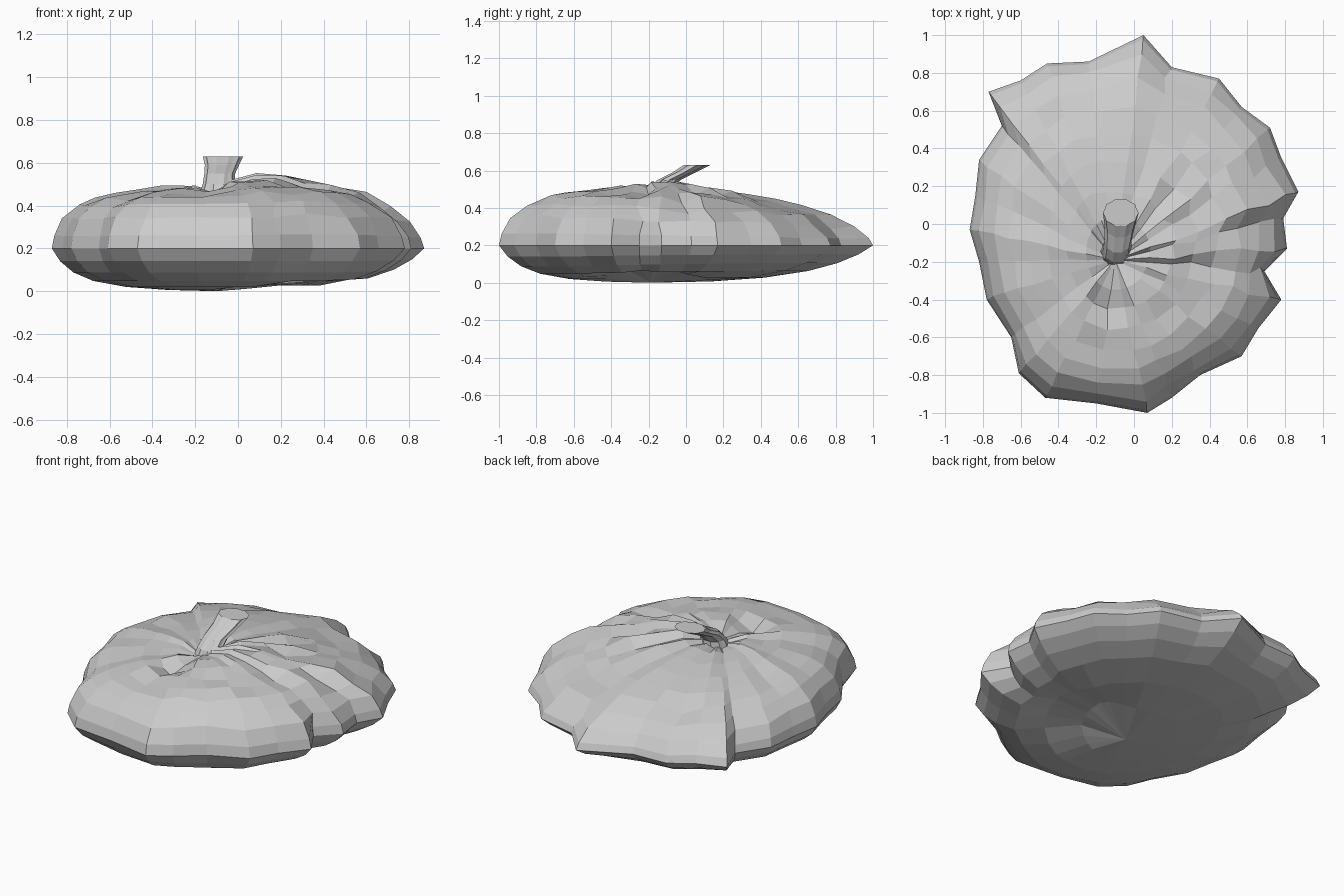
import bpy, bmesh, math, random

if "Cube" in bpy.data.objects:
    bpy.data.objects.remove(bpy.data.objects["Cube"])
random.seed(4)

HUB = (-0.10, -0.19)
# collapsed outline: x, y, shoulder height
RIM = [(0.05, 1.0, .51), (0.20, .83, .50), (0.45, .77, .52), (0.57, .62, .51), (0.72, .51, .55),
       (0.78, .35, .54), (0.87, .17, .56), (0.79, .03, .54), (0.81, -.13, .55), (0.69, -.25, .53),
       (0.78, -.40, .53), (0.66, -.55, .52), (0.57, -.70, .52), (0.35, -.80, .52), (0.20, -.92, .52),
       (0.07, -1.0, .51), (-.20, -.95, .50), (-.47, -.92, .50), (-.61, -.79, .50), (-.65, -.60, .48),
       (-.78, -.40, .49), (-.82, -.20, .49), (-.87, -.03, .50), (-.84, .15, .49), (-.82, .34, .49),
       (-.70, .52, .48), (-.77, .70, .49), (-.60, .76, .50), (-.46, .85, .49), (-.24, .86, .50)]
# cross-section: fraction of radius, fraction of height above or below the rim
TOP = [(.06, .88), (.2, .98), (.33, .97), (.47, .93), (.61, .87), (.73, .80), (.84, .68), (.93, .48), (.985, .20)]
BOTTOM = [(.95, -.30), (.87, -.56), (.75, -.76), (.55, -.90), (.3, -.97)]
# sagging dents in the upper skin: x, y, reach, depth
DENTS = [(-.15, -.42, .14, .09), (-.12, -.62, .10, .05), (.22, .48, .14, .06), (-.38, .60, .16, .04),
         (.27, .02, .10, .06), (.36, -.22, .10, .06), (.33, .22, .10, .05), (.5, .4, .10, .05),
         (.62, -.05, .09, .06), (-.58, .05, .10, .03), (-.35, -.3, .1, .02)]

RADII = [math.hypot(x - HUB[0], y - HUB[1]) for x, y, h in RIM]
N = len(RIM)
SMOOTH = [sum(RADII[(i + k) % N] for k in range(-2, 3)) / 5 for i in range(N)]


def loft(name, rings, start=None, end=None):
    bm = bmesh.new()
    loops = [[bm.verts.new(p) for p in r] for r in rings]
    n = len(loops[0])
    for a, b in zip(loops, loops[1:]):
        for i in range(n):
            j = (i + 1) % n
            bm.faces.new((a[i], a[j], b[j], b[i]))
    for loop, tip in ((loops[0], start), (loops[-1], end)):
        if tip:
            c = bm.verts.new(tip)
            for i in range(n):
                bm.faces.new((loop[i], loop[(i + 1) % n], c))
        else:
            bm.faces.new(loop)
    bmesh.ops.recalc_face_normals(bm, faces=bm.faces)
    me = bpy.data.meshes.new(name)
    bm.to_mesh(me)
    bm.free()
    ob = bpy.data.objects.new(name, me)
    bpy.context.collection.objects.link(ob)
    return ob


def skin_point(i, f, t):
    x0, y0, h = RIM[i]
    ux, uy = (x0 - HUB[0]) / RADII[i], (y0 - HUB[1]) / RADII[i]
    # folds fade towards the middle
    r = f * (SMOOTH[i] + (RADII[i] - SMOOTH[i]) * f ** 4)
    x, y = HUB[0] + ux * r, HUB[1] + uy * r
    # back and right edges are squashed thinner
    thin = min(1, max(0, .75 * uy + .35 * ux + .15)) * f ** 3
    if t > 0:
        t *= 1 - .42 * thin
        z = .2 + (h - .2) * t
        for dx, dy, reach, d in DENTS:
            z -= d * max(0, 1 - math.hypot(x - dx, y - dy) / reach)
        if .25 < f < .95:
            rough = .02 if x > .1 else .008
            x += random.uniform(-rough, rough)
            y += random.uniform(-rough, rough)
            z += random.uniform(-rough, rough) * .6
    else:
        z = .2 + .2 * t * (1 - .25 * thin)
        # hollow fold under the right side
        if t < 0:
            d = math.hypot(x - .2, y + .22)
            z += .08 * min(1, max(0, 1.8 * (1 - d / .36)))
    return (x, y, z)


# sagging gourd body
profile = TOP + [(1.0, 0)] + BOTTOM
loft("pumpkin_body", [[skin_point(i, f, t) for i in range(N)] for f, t in profile],
     (*HUB, .47), (*HUB, 0))

# leaning fluted stem
rings = []
for cx, cy, z, rx, ry in [(-.09, -.15, .44, .095, .08), (-.09, -.14, .50, .075, .065),
                          (-.085, -.09, .55, .072, .065), (-.075, -.01, .59, .08, .065),
                          (-.07, .06, .63, .095, .075)]:
    ring = []
    for i in range(20):
        a = math.tau * i / 20
        k = .92 if i % 2 else 1.0
        ring.append((cx + rx * k * math.cos(a), cy + ry * k * math.sin(a), z))
    rings.append(ring)
loft("stem", rings)
